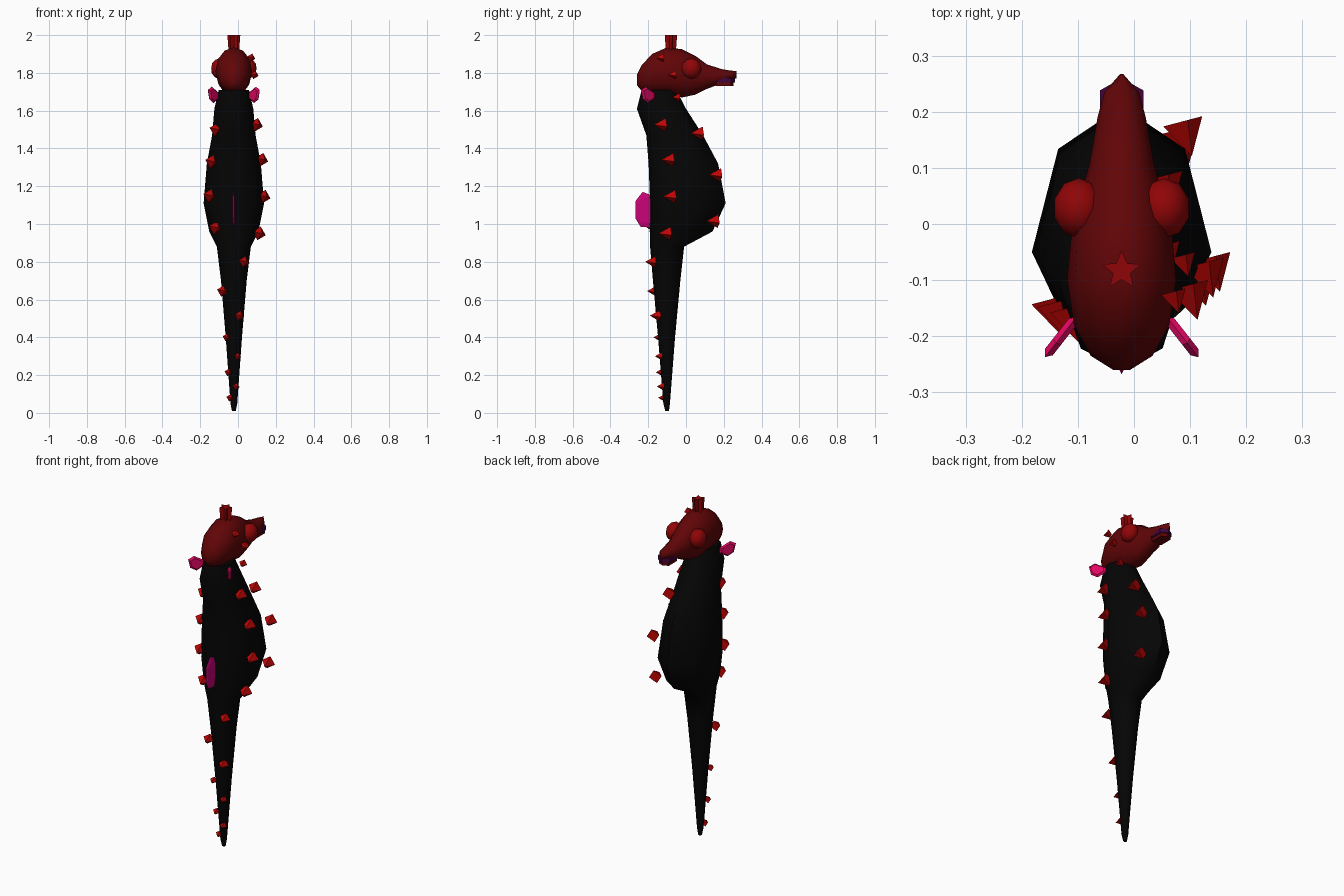
import bpy, bmesh, math
from mathutils import Vector

if "Cube" in bpy.data.objects:
    bpy.data.objects.remove(bpy.data.objects["Cube"])

CX = -0.022  # middle of the body


def material(name, rgb):
    m = bpy.data.materials.new(name)
    m.use_nodes = True
    m.diffuse_color = (*rgb, 1)
    b = m.node_tree.nodes["Principled BSDF"]
    b.inputs["Base Color"].default_value = (*rgb, 1)
    b.inputs["Roughness"].default_value = 0.8
    return m


BLACK = material("black", (0.0015, 0.0015, 0.0015))
MAROON = material("dark red", (0.12, 0.0015, 0.002))
RED = material("red", (0.28, 0.0015, 0.002))
SCARLET = material("bright red", (0.5, 0.0015, 0.0012))
MAGENTA = material("magenta", (0.6, 0.001, 0.19))
PINK = material("pink", (0.75, 0.002, 0.12))
PURPLE = material("dark purple", (0.055, 0.001, 0.045))


def finish(bm, name, mat, smooth=None):
    bmesh.ops.recalc_face_normals(bm, faces=bm.faces)
    me = bpy.data.meshes.new(name)
    bm.to_mesh(me)
    bm.free()
    ob = bpy.data.objects.new(name, me)
    bpy.context.collection.objects.link(ob)
    me.materials.append(mat)
    if smooth:
        bpy.ops.object.select_all(action='DESELECT')
        ob.select_set(True)
        bpy.context.view_layer.objects.active = ob
        bpy.ops.object.shade_smooth_by_angle(angle=math.radians(smooth))
    return ob


def loft(name, rings, mat, smooth=None):
    """Skin closed rings of equal length and cap both ends."""
    bm = bmesh.new()
    loops = [[bm.verts.new(p) for p in ring] for ring in rings]
    n = len(loops[0])
    for a, b in zip(loops, loops[1:]):
        for i in range(n):
            j = (i + 1) % n
            bm.faces.new((a[i], a[j], b[j], b[i]))
    bm.faces.new(loops[0])
    bm.faces.new(loops[-1])
    return finish(bm, name, mat, smooth)


def angles(n):
    return [2 * math.pi * i / n for i in range(n)]


# Body and tail: height, back y, widest y, belly y, half width
body = [
    (0.01, -0.110, -0.10, -0.09, 0.010),
    (0.05, -0.120, -0.10, -0.085, 0.018),
    (0.40, -0.148, -0.10, -0.058, 0.043),
    (0.70, -0.175, -0.10, -0.03, 0.068),
    (0.88, -0.190, -0.10, -0.01, 0.090),
    (0.96, -0.192, -0.06, 0.14, 0.130),
    (1.11, -0.190, -0.05, 0.21, 0.160),
    (1.32, -0.198, -0.07, 0.17, 0.143),
    (1.47, -0.210, -0.10, 0.09, 0.115),
    (1.61, -0.260, -0.13, 0.00, 0.103),
    (1.71, -0.235, -0.15, -0.05, 0.080),
]
rings = []
for z, back, mid, front, w in body:
    ring = []
    for t in angles(8):
        s = math.sin(t)
        reach = front - mid if s > 0 else mid - back
        ring.append((CX + w * math.cos(t), mid + reach * s, z))
    rings.append(ring)
loft("body", rings, BLACK, 60)

# Head and snout: y, bottom, top, half width
head = [
    (-0.26, 1.735, 1.79, 0.015),
    (-0.235, 1.705, 1.84, 0.055),
    (-0.18, 1.69, 1.90, 0.085),
    (-0.10, 1.685, 1.935, 0.097),
    (-0.02, 1.67, 1.925, 0.090),
    (0.05, 1.685, 1.89, 0.073),
    (0.11, 1.715, 1.845, 0.057),
    (0.19, 1.745, 1.82, 0.043),
    (0.235, 1.768, 1.812, 0.031),
    (0.267, 1.77, 1.81, 0.003),
]
loft("head", [[(CX + w * math.cos(t), y, (lo + hi) / 2 + (hi - lo) / 2 * math.sin(t))
               for t in angles(12)] for y, lo, hi, w in head], MAROON, 60)

# Mouth and lower jaw
for name, mat, z, h, tip, w in (("mouth", PURPLE, 1.762, 0.012, 0.26, 0.039),
                                ("lower_jaw", MAROON, 1.74, 0.01, 0.252, 0.032)):
    outline = [(-w, 0.16), (w, 0.16), (w, 0.238), (0, tip), (-w, 0.238)]
    loft(name, [[(CX + x, y, z + dz) for x, y in outline] for dz in (-h, h)], mat)

# Star crown
star = []
for z, r in ((1.91, 0.029), (2.0, 0.036)):
    star.append([(CX + r * (0.45 if i % 2 else 1) * math.sin(t),
                  -0.083 + r * (0.45 if i % 2 else 1) * math.cos(t), z)
                 for i, t in enumerate(angles(10))])
loft("star_crown", star, RED)

# Eyes
for side, name in ((1, "left_eye"), (-1, "right_eye")):
    bm = bmesh.new()
    bmesh.ops.create_icosphere(bm, subdivisions=2, radius=1)
    bmesh.ops.scale(bm, vec=(0.046, 0.054, 0.055), verts=bm.verts)
    bmesh.ops.translate(bm, vec=(CX + side * 0.076, 0.028, 1.823), verts=bm.verts)
    finish(bm, name, RED, 50)


# Fins: thin plates in a vertical plane running along a direction
def fin(name, origin, direction, outline, thick, mat):
    o, d = Vector(origin), Vector(direction).normalized()
    n = Vector((-d.y, d.x, 0))
    up = Vector((0, 0, 1))
    mid = [o + d * a + up * b for a, b in outline]
    c = sum(mid, Vector()) / len(mid)
    edge = [c + (p - c) * 0.75 for p in mid]
    loft(name, [[p - n * thick / 2 for p in edge], mid,
                [p + n * thick / 2 for p in edge]], mat)


fin("dorsal_fin", (CX, -0.17, 1.07), (0, -1, 0),
    [(0, -0.09), (0.07, -0.085), (0.098, -0.04), (0.098, 0.05),
     (0.06, 0.1), (0.02, 0.085), (0, 0.05)], 0.012, MAGENTA)
for side, name in ((1, "left_neck_fin"), (-1, "right_neck_fin")):
    fin(name, (CX + side * 0.08, -0.165, 1.685), (side * 0.055, -0.07, 0),
        [(0, -0.02), (0.045, -0.045), (0.08, -0.025), (0.092, 0.025),
         (0.06, 0.042), (0, 0.01)], 0.018, PINK)

# Spikes: four-sided points that share one slant towards the back
SLANT = Vector((0.25, -0.95, 0)).normalized()


def spikes(group, size, spots):
    turn = Vector((0, 0, 1)).rotation_difference(SLANT).to_matrix()
    for i, spot in enumerate(spots):
        bm = bmesh.new()
        bmesh.ops.create_cone(bm, cap_ends=True, segments=4, radius1=0.58 * size,
                              radius2=0, depth=size)
        bmesh.ops.rotate(bm, matrix=turn, verts=bm.verts)
        bmesh.ops.translate(bm, vec=spot, verts=bm.verts)
        finish(bm, f"{group}_spike_{i + 1}", SCARLET)


spikes("left_side", 0.064, [(0.105, -0.14, 1.525), (0.133, -0.10, 1.34),
                            (0.145, -0.09, 1.145), (0.12, -0.115, 0.95)])
spikes("right_side", 0.064, [(-0.107, -0.18, 1.5), (-0.13, -0.17, 1.33),
                             (-0.14, -0.165, 1.15), (-0.11, -0.175, 0.98)])
spikes("belly", 0.064, [(0.06, 0.055, 1.48), (0.095, 0.152, 1.26), (0.09, 0.138, 1.015)])
spikes("head", 0.04, [(0.075, -0.14, 1.88), (0.092, -0.075, 1.79), (0.065, -0.055, 1.67)])
spikes("upper_tail", 0.053, [(0.04, -0.19, 0.8), (-0.075, -0.18, 0.645),
                             (0.012, -0.165, 0.515)])
spikes("lower_tail", 0.036, [(-0.057, -0.155, 0.4), (0.002, -0.147, 0.3),
                             (-0.047, -0.142, 0.215), (-0.006, -0.137, 0.14),
                             (-0.037, -0.13, 0.08)])
